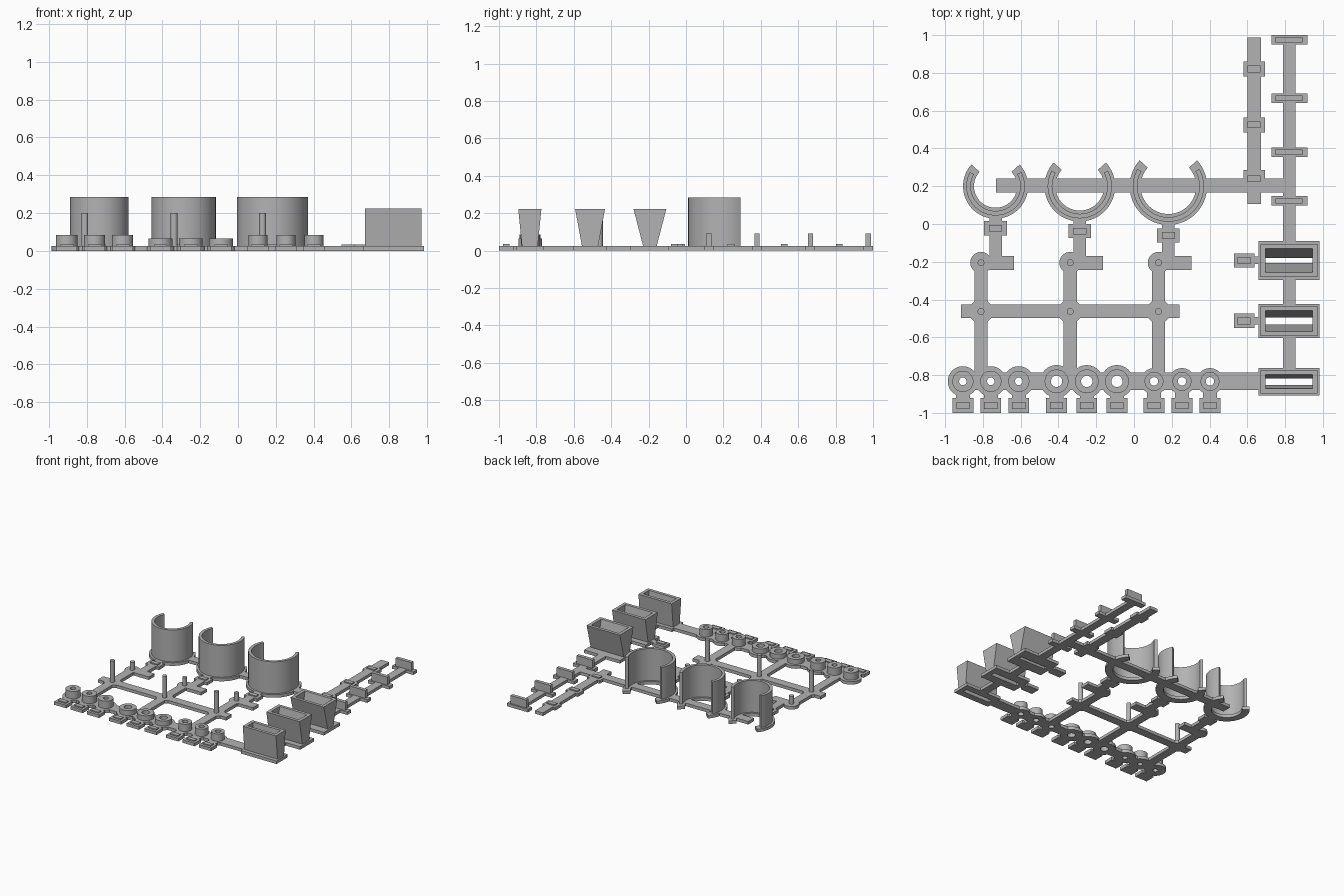
import bpy, bmesh
from math import sin, cos, radians, pi

cube = bpy.data.objects.get("Cube")
if cube:
    bpy.data.objects.remove(cube, do_unlink=True)

grey = bpy.data.materials.new("plain_grey")
grey.use_nodes = True
grey.diffuse_color = (0.45, 0.45, 0.45, 1)
grey.node_tree.nodes["Principled BSDF"].inputs["Base Color"].default_value = (0.45, 0.45, 0.45, 1)

T = 0.025  # plate thickness


def prism(bm, pts, z0=0.0, z1=T):
    low = [bm.verts.new((x, y, z0)) for x, y in pts]
    top = [bm.verts.new((x, y, z1)) for x, y in pts]
    n = len(pts)
    bm.faces.new(low[::-1])
    bm.faces.new(top)
    for i in range(n):
        j = (i + 1) % n
        bm.faces.new((low[i], low[j], top[j], top[i]))


def box(bm, x0, x1, y0, y1, z0=0.0, z1=T):
    prism(bm, [(x0, y0), (x1, y0), (x1, y1), (x0, y1)], z0, z1)


def circle(x, y, r, n=40, turn=0.0):
    return [(x + r * cos(2 * pi * i / n + turn), y + r * sin(2 * pi * i / n + turn)) for i in range(n)]


def arc_band(x, y, r_in, r_out, extra, n=48):
    """Open ring, its gap at the back; extra is how far the ends rise past the middle."""
    ang = [radians(180 - extra + (180 + 2 * extra) * i / n) for i in range(n + 1)]
    return ([(x + r_out * cos(a), y + r_out * sin(a)) for a in ang]
            + [(x + r_in * cos(a), y + r_in * sin(a)) for a in reversed(ang)])


def loft_closed(bm, loops):
    """Skin a closed chain of loops into a hollow body."""
    rings = [[bm.verts.new(p) for p in loop] for loop in loops]
    for k, a in enumerate(rings):
        b = rings[(k + 1) % len(rings)]
        for i in range(len(a)):
            j = (i + 1) % len(a)
            bm.faces.new((a[i], a[j], b[j], b[i]))


def finish(bm, name):
    bmesh.ops.recalc_face_normals(bm, faces=bm.faces)
    me = bpy.data.meshes.new(name)
    bm.to_mesh(me)
    bm.free()
    me.materials.append(grey)
    ob = bpy.data.objects.new(name, me)
    bpy.context.collection.objects.link(ob)
    return ob


def smooth(ob):
    bpy.ops.object.select_all(action='DESELECT')
    ob.select_set(True)
    bpy.context.view_layer.objects.active = ob
    bpy.ops.object.shade_smooth_by_angle(angle=radians(30))


# Layout: cups (x, wall radius), columns, collars, hoppers, clips
CUP_Y = 0.2
cups = [(-0.733, 0.155), (-0.287, 0.17), (0.182, 0.188)]
columns = [-0.81, -0.338, 0.13]
connector_y = [-0.06, -0.075, -0.098]
PIN_Y, POST_Y, RING_Y = -0.205, -0.463, -0.833
# group: middle x, spacing, foot radius, collar radius, hole radius, height
groups = [(-0.758, 0.148, 0.08, 0.056, 0.02, 0.085),
          (-0.25, 0.16, 0.086, 0.063, 0.03, 0.065),
          (0.254, 0.148, 0.07, 0.05, 0.022, 0.085)]
collars = [(m + s * k, foot, r, hole, h) for m, s, foot, r, hole, h in groups for k in (-1, 0, 1)]
# hopper: y, plate half depth, top half depth, bottom half depth, slot half depth
hoppers = [(-0.193, 0.103, 0.088, 0.036, 0.014),
           (-0.513, 0.09, 0.08, 0.043, 0.018),
           (-0.835, 0.072, 0.062, 0.042, 0.017)]
HX = 0.821
clips = [0.975, 0.665, 0.38, 0.122]

# Base plate and its cutters
base, cut, pads = bmesh.new(), bmesh.new(), bmesh.new()


def pad(x, y):
    box(pads, x - 0.035, x + 0.035, y - 0.018, y + 0.018, T - 0.002, 0.034)


box(base, -0.73, 0.82, 0.167, 0.24)            # back rail
box(base, -0.917, 0.24, -0.497, -0.427)        # middle rail
box(base, -0.907, 0.7, -0.88, -0.786)          # front rail
box(base, 0.788, 0.854, -0.85, 1.0)            # side rail
box(base, 0.6, 0.672, 0.105, 0.988)            # short side rail
for y in (0.82, 0.525):
    box(base, 0.58, 0.694, y - 0.04, y + 0.04)
    pad(0.636, y)
box(base, 0.58, 0.694, 0.167, 0.285)
pad(0.636, 0.24)

for (cx, r), x, ty in zip(cups, columns, connector_y):
    prism(base, arc_band(cx, CUP_Y, r - 0.041, r + 0.017, 42))
    box(base, x - 0.035, x + 0.035, -0.833, PIN_Y)
    prism(base, circle(x, PIN_Y, 0.057))
    prism(base, circle(x, POST_Y, 0.068, 8, pi / 8))
    box(base, x, x + 0.175, -0.243, -0.17)
    box(base, cx - 0.033, cx + 0.033, -0.243, CUP_Y - r)
    box(base, cx - 0.06, cx + 0.06, ty, ty + 0.075)
    pad(cx, ty + 0.037)

for x, foot, r, hole, h in collars:
    prism(base, circle(x, RING_Y, foot))
    box(base, x - 0.037, x + 0.037, -0.95, RING_Y)
    box(base, x - 0.055, x + 0.055, -1.0, -0.921)
    pad(x, -0.961)
    prism(cut, circle(x, RING_Y, hole), -0.1, 0.2)

for i, (y, plate, top, bottom, slot) in enumerate(hoppers):
    box(base, 0.66, 0.983, y - plate, y + plate)
    box(cut, 0.697, 0.945, y - slot, y + slot, -0.1, 0.1)
    if i < 2:
        box(base, 0.53, 0.637, y - 0.038, y + 0.038)
        box(base, 0.62, 0.68, y - 0.02, y + 0.02)
        pad(0.583, y)

for y in clips:
    box(base, 0.727, 0.918, y - 0.025, y + 0.025)

base_plate = finish(base, "base_plate")
cutter = finish(cut, "hole_cutter")
cutter.hide_render = True
mod = base_plate.modifiers.new("holes", 'BOOLEAN')
mod.operation = 'DIFFERENCE'
mod.solver = 'EXACT'
mod.use_self = True
mod.object = cutter
bpy.context.view_layer.objects.active = base_plate
bpy.ops.object.modifier_apply(modifier="holes")
bpy.data.objects.remove(cutter, do_unlink=True)
smooth(base_plate)
finish(pads, "raised_pads")

# Open round cups
for cx, r in cups:
    bm = bmesh.new()
    prism(bm, arc_band(cx, CUP_Y, r - 0.024, r, 29), T - 0.002, 0.285)
    smooth(finish(bm, "open_cup"))

# Pins and posts on the columns
for x in columns:
    for y, h, name in ((PIN_Y, 0.09, "short_pin"), (POST_Y, 0.2, "tall_post")):
        bm = bmesh.new()
        prism(bm, circle(x, y, 0.018, 24), T - 0.002, h)
        smooth(finish(bm, name))

# Hollow collars along the front rail
for x, foot, r, hole, h in collars:
    bm = bmesh.new()
    ring = lambda rad, z: [(px, py, z) for px, py in circle(x, RING_Y, rad)]
    loft_closed(bm, [ring(r, T - 0.002), ring(r, h), ring(hole, h), ring(hole, T - 0.002)])
    smooth(finish(bm, "collar"))

# Tapered hoppers
for y, plate, top, bottom, slot in hoppers:
    bm = bmesh.new()
    rect = lambda hx, hy, z: [(HX + sx * hx, y + sy * hy, z)
                              for sx, sy in ((-1, -1), (1, -1), (1, 1), (-1, 1))]
    loft_closed(bm, [rect(0.15, bottom, T - 0.002), rect(0.15, top, 0.223),
                     rect(0.124, top - 0.025, 0.223), rect(0.124, slot, T - 0.002)])
    finish(bm, "hopper")

# Upright clips on the side rail
for y in clips:
    bm = bmesh.new()
    box(bm, 0.75, 0.893, y - 0.014, y + 0.014, T - 0.002, 0.09)
    finish(bm, "upright_clip")
